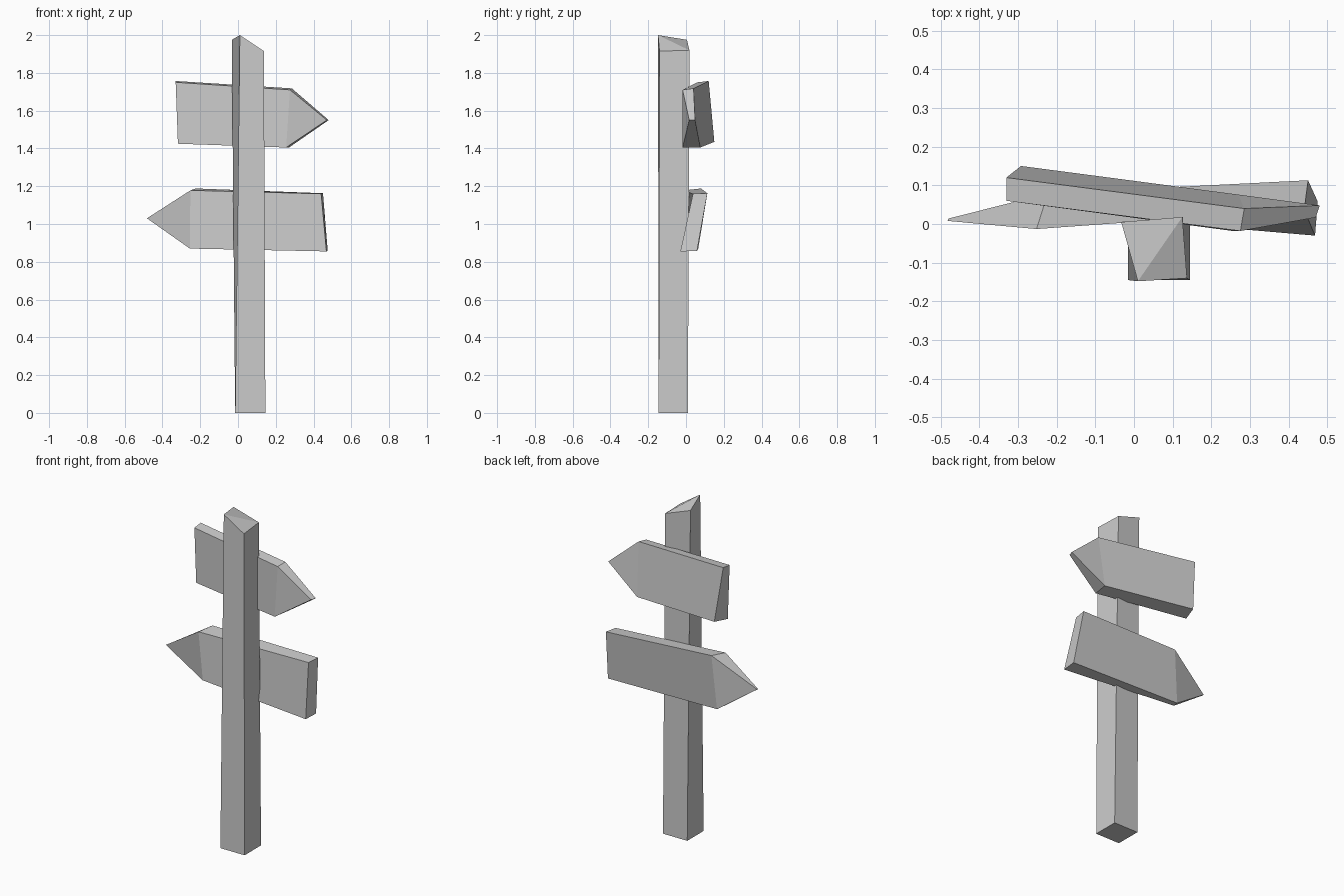
import bpy, bmesh


def loft(name, front, back, split=None):
    """Solid between two matching outlines, listed in the same order."""
    bm = bmesh.new()
    a = [bm.verts.new(p) for p in front]
    b = [bm.verts.new(p) for p in back]
    n = len(a)
    for i in range(n):
        j = (i + 1) % n
        bm.faces.new((a[i], a[j], b[j], b[i]))
    for ring in (a, b):
        if n == 5:  # sign outline: board quad plus pointed triangle
            bm.faces.new((ring[0], ring[1], ring[3], ring[4]))
            bm.faces.new((ring[1], ring[2], ring[3]))
        elif ring is b and split:  # sloped cap creased along one diagonal
            bm.faces.new((ring[0], ring[1], ring[2]))
            bm.faces.new((ring[0], ring[2], ring[3]))
        else:
            bm.faces.new(ring)
    bmesh.ops.recalc_face_normals(bm, faces=bm.faces)
    mesh = bpy.data.meshes.new(name)
    bm.to_mesh(mesh)
    bm.free()
    obj = bpy.data.objects.new(name, mesh)
    bpy.context.collection.objects.link(obj)
    return obj


# Post: square foot, crooked slanted top
loft("post",
     [(-0.015, -0.145, 0), (0.145, -0.145, 0), (0.145, 0.01, 0), (-0.015, 0.01, 0)],
     [(0.01, -0.148, 2.0), (0.137, -0.14, 1.915), (0.125, 0.018, 1.92), (-0.033, 0.005, 1.975)],
     split=True)

# Outline order: end top, shoulder top, tip, shoulder bottom, end bottom
# Upper sign pointing right
loft("upper_sign",
     [(-0.33, 0.06, 1.75), (0.275, -0.018, 1.71), (0.47, 0.017, 1.55),
      (0.255, -0.018, 1.405), (-0.318, 0.06, 1.425)],
     [(-0.33, 0.12, 1.757), (0.285, 0.04, 1.718), (0.48, 0.048, 1.55),
      (0.27, 0.076, 1.405), (-0.292, 0.15, 1.435)])

# Lower sign pointing left
loft("lower_sign",
     [(0.44, 0.037, 1.16), (-0.252, -0.013, 1.178), (-0.482, 0.008, 1.03),
      (-0.255, 0.032, 0.87), (0.468, -0.03, 0.855)],
     [(0.45, 0.113, 1.163), (-0.223, 0.079, 1.188), (-0.48, 0.014, 1.03),
      (-0.25, 0.065, 0.87), (0.475, 0.058, 0.857)])
